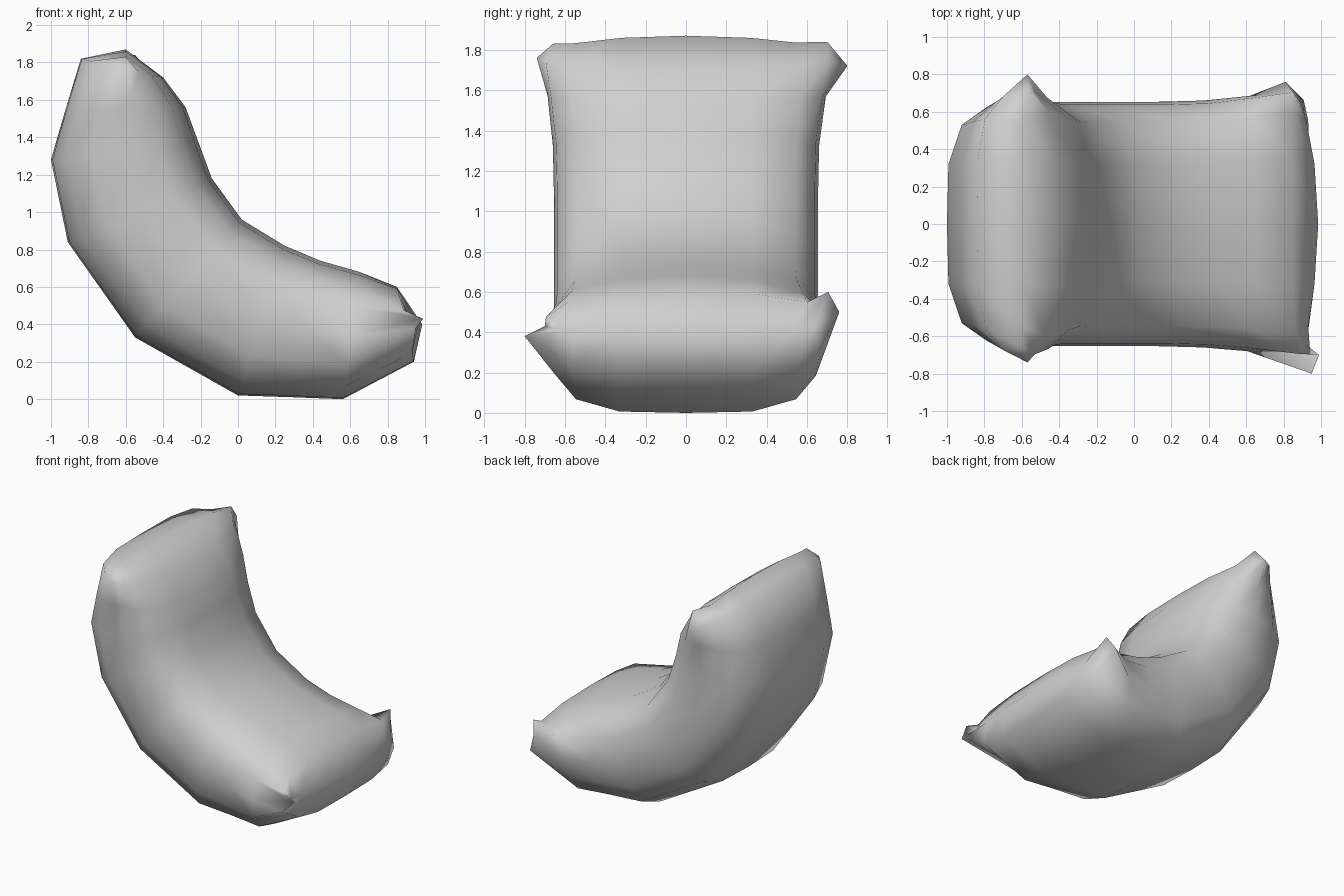
import bpy, bmesh
from mathutils import Vector

cube = bpy.data.objects.get("Cube")
if cube:
    bpy.data.objects.remove(cube)

fabric = bpy.data.materials.new("grey_fabric")
fabric.use_nodes = True
grey = (0.63, 0.63, 0.63, 1)
fabric.diffuse_color = grey
fabric.node_tree.nodes["Principled BSDF"].inputs["Base Color"].default_value = grey

# Stations along the bend: outer x, z, inner x, z, width factor
stations = [
    (-.60, 1.87, -.60, 1.87, 1), (-.84, 1.82, -.40, 1.72, 1.06),
    (-.925, 1.54, -.28, 1.56, 1.03), (-1.0, 1.28, -.21, 1.37, 1),
    (-.91, .84, -.14, 1.18, .99), (-.55, .33, .02, .96, .99),
    (0, .02, .25, .82, .99), (.30, .01, .44, .74, 1), (.56, 0, .65, .68, 1.03),
    (.94, .20, .85, .60, 1.05), (.985, .40, .985, .40, 1)]

# Half cross-section: sideways distance, fraction from outer to inner surface
half = [(0, 0), (.32, .01), (.53, .10), (.625, .27), (.66, .5),
        (.645, .73), (.55, .89), (.32, .975), (0, 1)]
section = half + [(-y, t) for y, t in half[-2:0:-1]]
count = len(section)
seam_half_width = .62

# Loft the puffy body, closing each end to a single curved seam
bm = bmesh.new()
rings = []
last = len(stations) - 1
for i, (ox, oz, ix, iz, width) in enumerate(stations):
    outer, inner = Vector((ox, 0, oz)), Vector((ix, 0, iz))
    ring = []
    for k, (y, t) in enumerate(section):
        p = outer.lerp(inner, t)
        p.y = y * width
        if i in (0, last):
            # Mirrored points of the section share one seam point
            y = section[min(k, half_k)][0] if (half_k := len(half) - 1 - k) >= 0 else \
                section[max(k, count + len(half) - 1 - k)][0]
            p.y = max(-seam_half_width, min(seam_half_width, y))
            sag = (p.y / seam_half_width) ** 2
            p += sag * Vector((-.075, 0, .02) if i else (0, 0, -.04))
        ring.append(bm.verts.new(p))
    rings.append(ring)
for a, b in zip(rings, rings[1:]):
    for k in range(count):
        n = (k + 1) % count
        bm.faces.new((a[k], a[n], b[n], b[k]))
bmesh.ops.remove_doubles(bm, verts=bm.verts, dist=.03)

# Pinch the four corners: soft tip, then the seam end beside it
reach = .34
corners = [((-.57, .80, 1.72), (-.55, .70, 1.84)),
           ((-.57, -.74, 1.76), (-.60, -.66, 1.83)),
           ((.81, .76, .50), (.85, .705, .60)),
           ((.95, -.80, .38), (.99, -.70, .43))]
for tip, seam_end in corners:
    tip, seam_end = Vector(tip), Vector(seam_end)
    seam = min(bm.verts, key=lambda v: (v.co - seam_end).length)
    seam.co = seam_end
    others = [v for v in bm.verts if v != seam]
    nearest = min(others, key=lambda v: (v.co - tip).length)
    for v in others:
        pull = max(0, 1 - (v.co - tip).length / reach)
        v.co = v.co.lerp(tip, 1 if v == nearest else pull * .3)

bmesh.ops.recalc_face_normals(bm, faces=bm.faces)
mesh = bpy.data.meshes.new("bent_pillow")
bm.to_mesh(mesh)
bm.free()
mesh.materials.append(fabric)
pillow = bpy.data.objects.new("bent_pillow", mesh)
bpy.context.collection.objects.link(pillow)
for poly in mesh.polygons:
    poly.use_smooth = True
